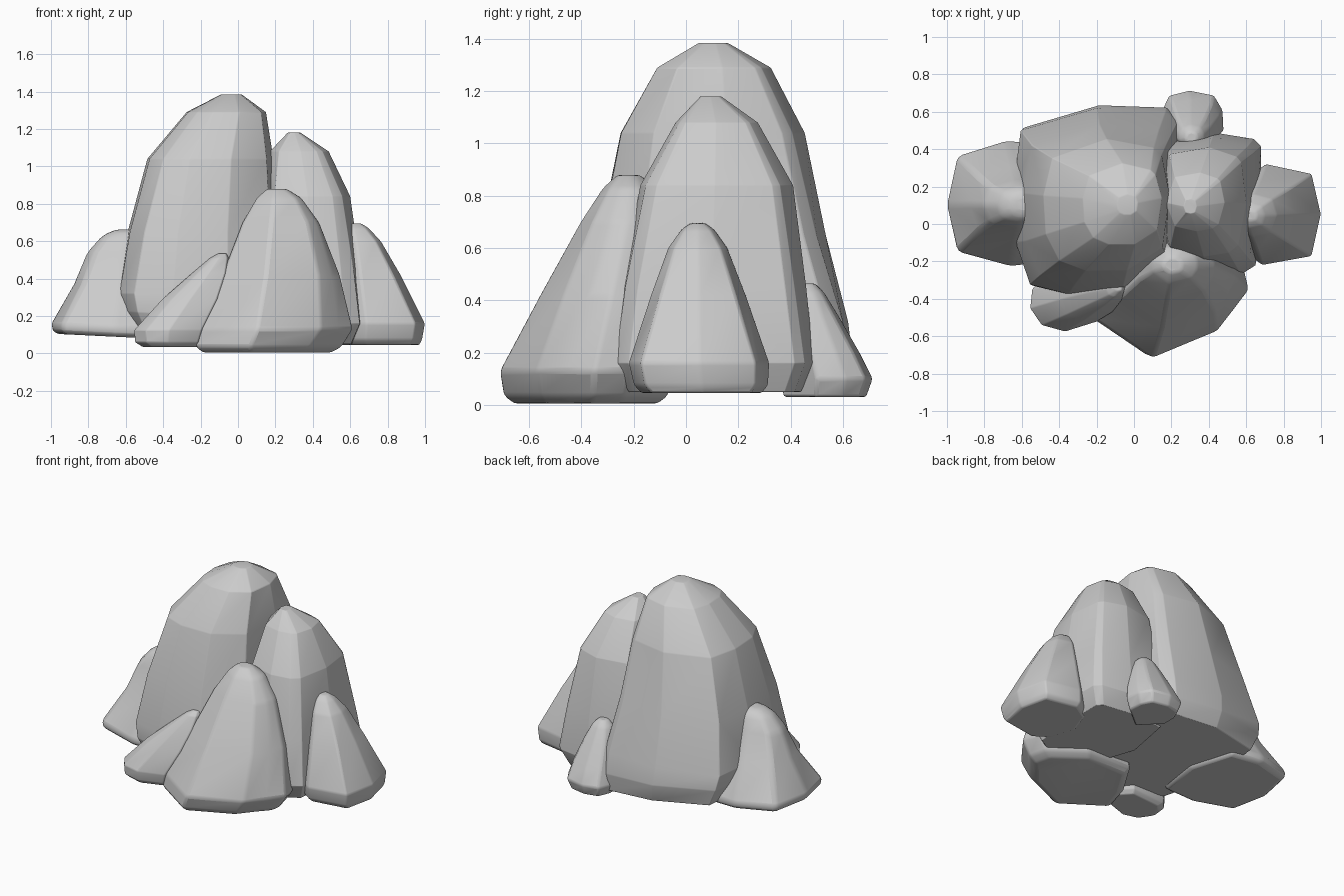
import bpy, bmesh, math


def fit(points):
    """Scale 2D points into the unit square."""
    xs, ys = [p[0] for p in points], [p[1] for p in points]
    x0, x1, y0, y1 = min(xs), max(xs), min(ys), max(ys)
    return [((x - x0) / (x1 - x0), (y - y0) / (y1 - y0)) for x, y in points]


def rock(name, outline, levels, bevel, tilt=0.0, power=2.3):
    """Loft an outline through levels of (z, xmin, xmax, ymin, ymax), rounding it upwards."""
    base = fit(outline)
    round_pts = []
    for u, v in base:
        x, y = 2 * u - 1, 2 * v - 1
        r = (abs(x) ** power + abs(y) ** power) ** (1 / power)
        round_pts.append((x / r / 2 + .5, y / r / 2 + .5))
    bm = bmesh.new()
    rings = []
    zlo, zhi = levels[0][0], levels[-1][0]
    for k, (z, a, b, c, d) in enumerate(levels):
        t = (z - zlo) / (zhi - zlo)
        shape = fit([(p[0] + (q[0] - p[0]) * t, p[1] + (q[1] - p[1]) * t)
                     for p, q in zip(base, round_pts)])
        rings.append([bm.verts.new((a + u * (b - a), c + v * (d - c),
                                    z + (tilt * (u - .5) if k < 2 else 0))) for u, v in shape])
    n = len(outline)
    for r, s in zip(rings, rings[1:]):
        for i in range(n):
            j = (i + 1) % n
            bm.faces.new((r[i], r[j], s[j], s[i]))
    bm.faces.new(rings[0][::-1])
    bm.faces.new(rings[-1])
    bmesh.ops.recalc_face_normals(bm, faces=bm.faces)
    mesh = bpy.data.meshes.new(name)
    bm.to_mesh(mesh)
    bm.free()
    ob = bpy.data.objects.new(name, mesh)
    bpy.context.collection.objects.link(ob)
    bev = ob.modifiers.new("worn_edges", 'BEVEL')
    bev.width = bevel
    bev.segments = 2
    bev.limit_method = 'ANGLE'
    bev.angle_limit = math.radians(12)
    bpy.ops.object.select_all(action='DESELECT')
    ob.select_set(True)
    bpy.context.view_layer.objects.active = ob
    bpy.ops.object.shade_smooth_by_angle(angle=math.radians(35))
    return ob


# Tallest boulder
rock("main_boulder",
     [(-.61, .52), (-.64, .2), (-.63, -.1), (-.56, -.34), (-.35, -.385), (-.06, -.37),
      (.19, -.2), (.22, .2), (.24, .57), (.17, .63), (-.2, .635)],
     [(.08, -.56, .23, -.33, .61), (.2, -.62, .24, -.38, .635), (.32, -.645, .235, -.375, .62),
      (.65, -.59, .21, -.33, .535), (1.04, -.485, .19, -.25, .455),
      (1.29, -.275, .15, -.11, .325), (1.385, -.09, .02, .05, .16)], .025, -.05, 2.6)

# Second tall boulder, behind right
rock("rear_right_boulder",
     [(.68, .42), (.64, .46), (.42, .49), (.12, .47), (.05, .1), (.15, -.2),
      (.38, -.27), (.57, -.27), (.65, -.22), (.675, .1)],
     [(.05, .08, .63, -.22, .44), (.16, .05, .68, -.275, .49), (.45, .08, .655, -.245, .46),
      (.84, .12, .6, -.175, .41), (1.08, .17, .485, -.04, .275),
      (1.18, .265, .335, .055, .135)], .025, 0, 2.6)

# Front pointed boulder
rock("front_boulder",
     [(.1, -.71), (.43, -.56), (.52, -.45), (.61, -.35), (.58, -.22), (.35, -.05),
      (0, -.05), (-.15, -.3), (-.21, -.5)],
     [(.005, -.19, .5, -.66, -.11), (.035, -.23, .555, -.7, -.07),
      (.13, -.205, .615, -.715, -.05), (.42, -.085, .545, -.56, -.06),
      (.7, .025, .435, -.405, -.08), (.83, .1, .34, -.32, -.12),
      (.88, .155, .26, -.265, -.175)], .025)

# Left boulder
rock("left_boulder",
     [(-1, .1), (-.945, -.15), (-.66, -.225), (-.4, -.2), (-.35, .12), (-.45, .42),
      (-.68, .44), (-.945, .36)],
     [(.09, -.98, -.36, -.21, .43), (.135, -1.005, -.35, -.23, .45),
      (.37, -.88, -.4, -.09, .31), (.54, -.81, -.44, -.03, .24),
      (.63, -.73, -.48, .01, .2), (.662, -.66, -.53, .05, .16)], .025, -.03)

# Right boulder
rock("right_boulder",
     [(1, .05), (.955, .27), (.72, .32), (.6, .24), (.54, .05), (.6, -.15),
      (.7, -.225), (.955, -.18)],
     [(.045, .54, .97, -.17, .29), (.075, .52, .985, -.2, .315), (.16, .52, 1.0, -.22, .32),
      (.42, .54, .87, -.135, .23), (.6, .56, .765, -.07, .16),
      (.67, .57, .7, -.02, .11), (.695, .595, .66, .015, .075)], .025)

# Leaning stone, front left
rock("leaning_stone",
     [(-.56, -.46), (-.5, -.54), (-.38, -.57), (-.22, -.52), (-.14, -.4), (-.24, -.3),
      (-.5, -.32), (-.55, -.37)],
     [(.035, -.51, -.17, -.54, -.3), (.06, -.55, -.14, -.565, -.28),
      (.125, -.555, -.12, -.575, -.27), (.29, -.405, -.06, -.51, -.26),
      (.43, -.245, -.04, -.435, -.27), (.51, -.15, -.045, -.39, -.29),
      (.535, -.105, -.06, -.36, -.31)], .025)

# Small stone at the back
rock("back_stone",
     [(.15, .6), (.15, .5), (.3, .36), (.48, .5), (.475, .61), (.43, .69),
      (.3, .715), (.19, .69)],
     [(.03, .17, .45, .37, .69), (.1, .145, .48, .36, .715), (.2, .17, .46, .36, .665),
      (.34, .205, .415, .37, .585), (.43, .24, .375, .39, .53),
      (.465, .275, .34, .42, .495)], .02)
